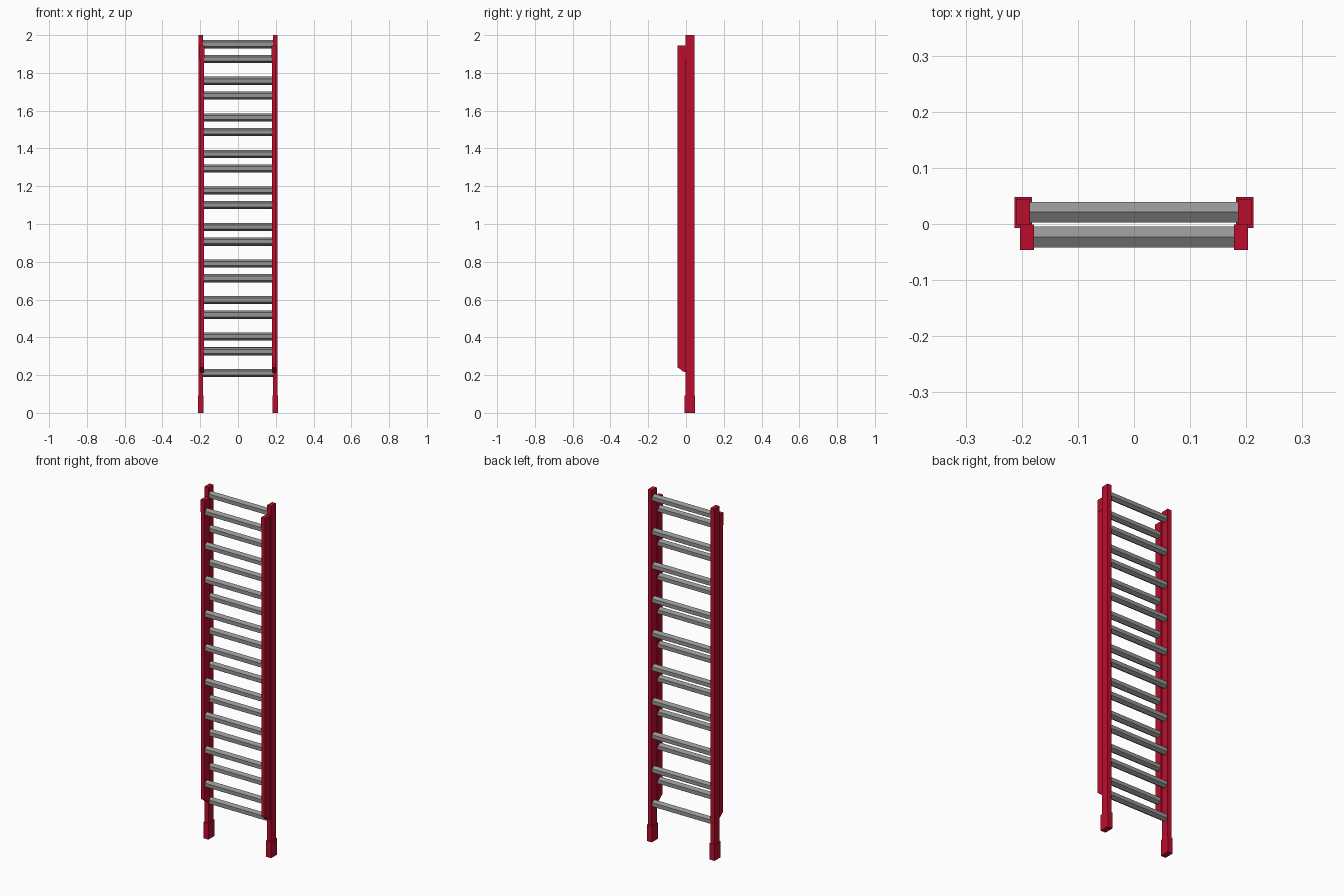
import bpy, math

cube = bpy.data.objects.get("Cube")
if cube:
    bpy.data.objects.remove(cube, do_unlink=True)


def material(name, rgb):
    m = bpy.data.materials.new(name)
    m.use_nodes = True
    m.diffuse_color = (*rgb, 1)
    m.node_tree.nodes["Principled BSDF"].inputs["Base Color"].default_value = (*rgb, 1)
    return m


RED = material("rail red", (0.5, 0.004, 0.026))
GREY = material("rung grey", (0.3, 0.3, 0.3))


def extrude_x(name, profile, x0, x1, mat):
    """Prism with a (y, z) profile running from x0 to x1."""
    n = len(profile)
    verts = [(x, y, z) for x in (x0, x1) for y, z in profile]
    faces = [tuple(reversed(range(n))), tuple(range(n, 2 * n))]
    faces += [(i, (i + 1) % n, n + (i + 1) % n, n + i) for i in range(n)]
    mesh = bpy.data.meshes.new(name)
    mesh.from_pydata(verts, [], faces)
    mesh.materials.append(mat)
    obj = bpy.data.objects.new(name, mesh)
    bpy.context.collection.objects.link(obj)
    return obj


def pair(name, profile, inner, outer):
    """Matching left and right part."""
    extrude_x("left_" + name, profile, inner, outer, RED)
    extrude_x("right_" + name, profile, -outer, -inner, RED)


def rect(y0, y1, z0, z1):
    return [(y0, z0), (y1, z0), (y1, z1), (y0, z1)]


def rungs(name, count, y, z_first, half):
    """Evenly spaced hexagonal rungs with a ridge on top."""
    r = 0.0215
    for k in range(count):
        z = z_first + k * 0.1934
        angles = [math.radians(30 + 60 * i) for i in range(6)]
        profile = [(y + r * math.cos(a), z + r * math.sin(a)) for a in angles]
        extrude_x(f"{name}_{k + 1}", profile, -half, half, GREY)


# Back section: long rails, feet and rungs
pair("back_rail", rect(-0.002, 0.044, 0.02, 2.0), 0.185, 0.21)
pair("foot", rect(-0.007, 0.048, 0.0, 0.092), 0.182, 0.213)
rungs("back_rung", 10, 0.021, 0.211, 0.19)

# Front section: shorter rails with slanted lower ends, top caps and rungs
pair("front_rail", [(-0.044, 0.24), (-0.026, 0.229), (-0.018, 0.22), (-0.002, 0.215),
                    (-0.002, 1.94), (-0.044, 1.94)], 0.179, 0.202)
pair("front_cap", rect(-0.046, -0.001, 1.875, 1.945), 0.178, 0.203)
rungs("front_rung", 9, -0.0235, 0.326, 0.185)
